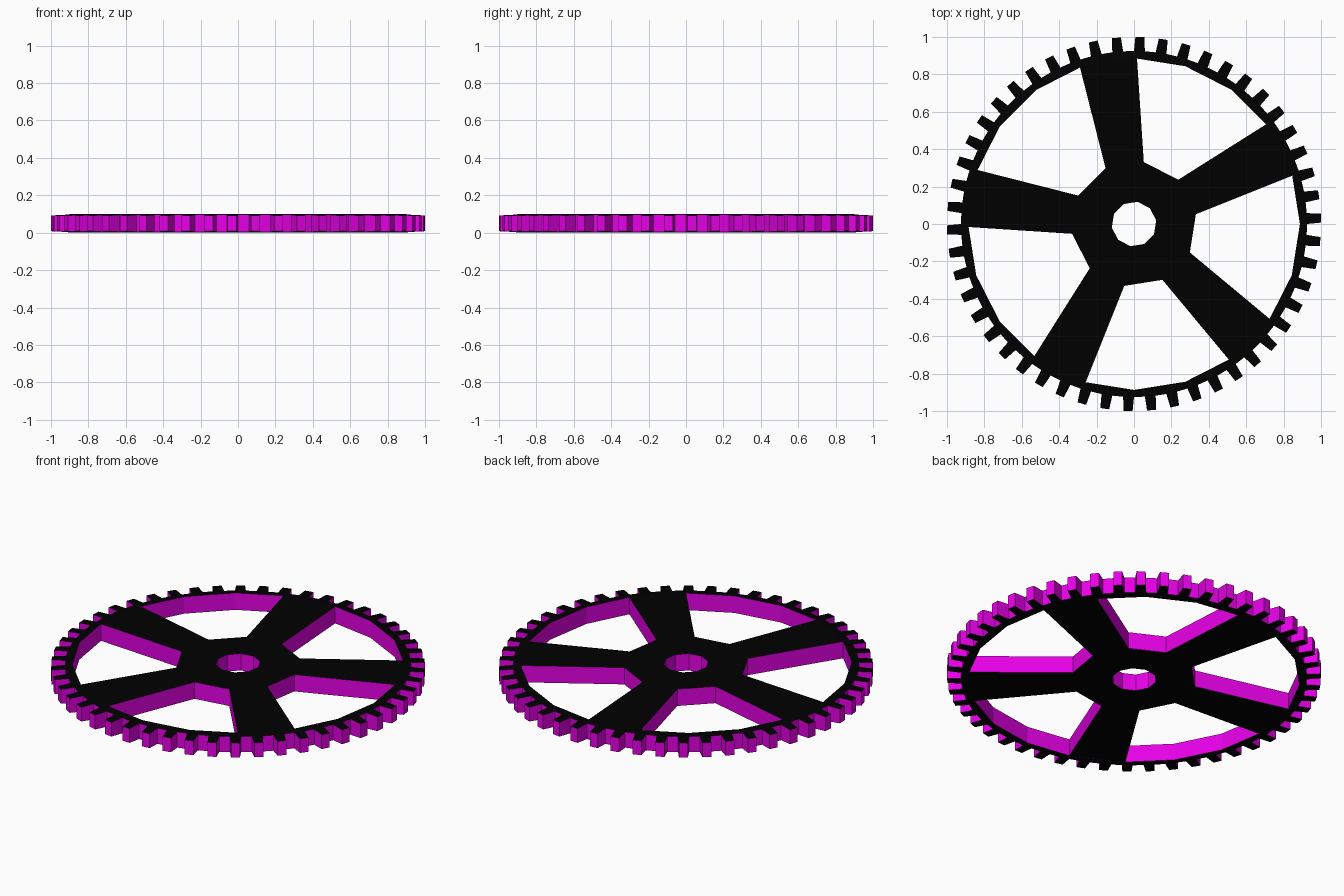
import bpy, bmesh
from math import sin, cos, pi, radians

if "Cube" in bpy.data.objects:
    bpy.data.objects.remove(bpy.data.objects["Cube"])

TEETH = 50
STEP = pi / TEETH            # half a tooth pitch
R_IN, R_ROOT, R_TIP = 0.887, 0.925, 1.0
MID, H_IN, H_ROOT, H_TIP = 0.05, 0.05, 0.046, 0.042


def material(name, colour):
    m = bpy.data.materials.new(name)
    m.diffuse_color = colour
    m.use_nodes = True
    m.node_tree.nodes["Principled BSDF"].inputs["Base Color"].default_value = m.diffuse_color
    return m


black = material("black_face", (0, 0, 0, 1))
magenta = material("magenta_edge", (0.8, 0.0, 0.8, 1))


def polar(r, a, h):
    return (r * cos(a), r * sin(a), h)


def plate(name, quads):
    """Solid from counter-clockwise quads of (x, y, half height), walls on open edges."""
    bm = bmesh.new()
    cache = {}

    def vert(p, side):
        key = (round(p[0], 5), round(p[1], 5), side)
        if key not in cache:
            cache[key] = bm.verts.new((p[0], p[1], MID + side * p[2]))
        return cache[key]

    for q in quads:
        bm.faces.new([vert(p, 1) for p in q])
        bm.faces.new([vert(p, -1) for p in reversed(q)])
    # walls between the upper and lower boundaries
    twin = {cache[k]: cache[k[0], k[1], -1] for k in cache if k[2] == 1}
    for e in [e for e in bm.edges if e.is_boundary and e.verts[0] in twin]:
        a, b = e.verts
        bm.faces.new((a, b, twin[b], twin[a])).material_index = 1
    bmesh.ops.recalc_face_normals(bm, faces=bm.faces[:])
    me = bpy.data.meshes.new(name)
    bm.to_mesh(me)
    bm.free()
    me.materials.append(black)
    me.materials.append(magenta)
    ob = bpy.data.objects.new(name, me)
    bpy.context.collection.objects.link(ob)
    return ob


# Toothed rim: 20-sided inside, 50 tapered teeth outside
def inner(k):
    side, t = divmod(k, 5)
    a, b = radians(18 * side), radians(18 * (side + 1))
    p, q, t = polar(R_IN, a, 0), polar(R_IN, b, 0), t / 5
    return (p[0] + (q[0] - p[0]) * t, p[1] + (q[1] - p[1]) * t, H_IN)


rim = []
for k in range(2 * TEETH):
    a, b = k * STEP, (k + 1) * STEP
    r0, r1 = polar(R_ROOT, a, H_ROOT), polar(R_ROOT, b, H_ROOT)
    rim.append((inner(k), r0, r1, inner(k + 1)))
    if k % 2 == 0:
        c = (a + b) / 2
        rim.append((r0, polar(R_TIP, c - 0.024, H_TIP), polar(R_TIP, c + 0.024, H_TIP), r1))
plate("toothed_rim", rim)

# Ten-sided hub with a bore, and five widening spokes on every other side
H = 0.0495
hub = []
for i in range(10):
    a, b = radians(9 + 36 * i), radians(45 + 36 * i)
    p, q = polar(0.335, a, H), polar(0.335, b, H)
    hub.append((polar(0.12, a, H), p, q, polar(0.12, b, H)))
    if i % 2 == 0:
        c = (a + b) / 2
        ends = [(0.88 * cos(c) - w * sin(c), 0.88 * sin(c) + w * cos(c), H)
                for w in (-0.155, 0.155)]
        hub.append((p, ends[0], ends[1], q))
plate("hub_and_spokes", hub)
